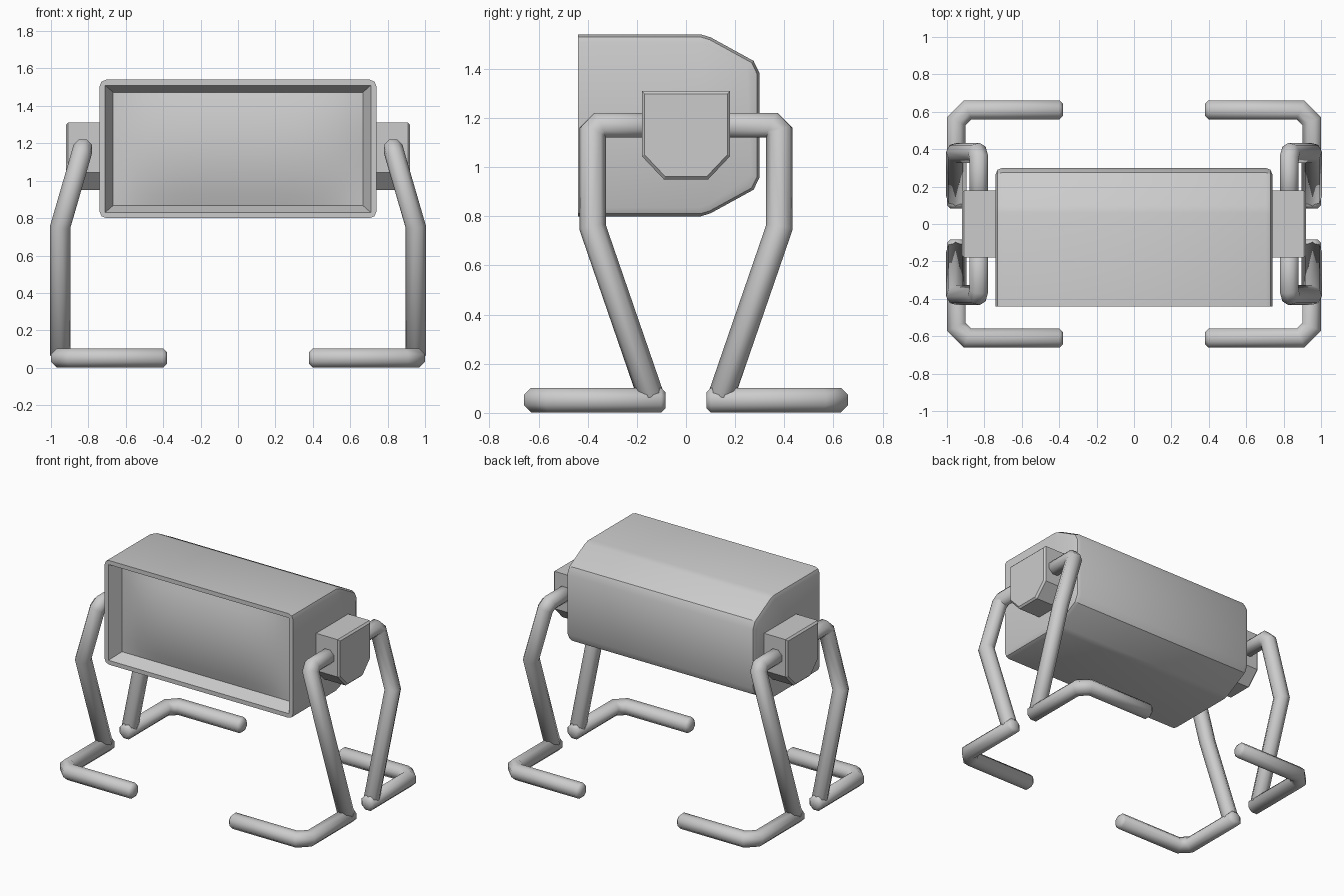
import bpy, bmesh, math
from mathutils import Vector

if "Cube" in bpy.data.objects:
    bpy.data.objects.remove(bpy.data.objects["Cube"])


def make_object(name, bm, smooth=35, mirror=()):
    bmesh.ops.recalc_face_normals(bm, faces=bm.faces)
    mesh = bpy.data.meshes.new(name)
    bm.to_mesh(mesh)
    bm.free()
    ob = bpy.data.objects.new(name, mesh)
    bpy.context.collection.objects.link(ob)
    if mirror:
        mod = ob.modifiers.new("Mirror", 'MIRROR')
        mod.use_axis = [a in mirror for a in "xyz"]
    bpy.ops.object.select_all(action='DESELECT')
    ob.select_set(True)
    bpy.context.view_layer.objects.active = ob
    bpy.ops.object.shade_smooth_by_angle(angle=math.radians(smooth))
    return ob


def prism(profile, x0, x1):
    """Extrude a (y, z) profile along x."""
    bm = bmesh.new()
    face = bm.faces.new([bm.verts.new((x0, y, z)) for y, z in profile])
    new = bmesh.ops.extrude_face_region(bm, geom=[face])["geom"]
    bmesh.ops.translate(bm, vec=(x1 - x0, 0, 0),
                        verts=[v for v in new if isinstance(v, bmesh.types.BMVert)])
    bmesh.ops.recalc_face_normals(bm, faces=bm.faces)
    return bm


def tube(name, path, r=0.05, sides=8, chamfer=0.018):
    """Mitred octagonal tube with chamfered ends; path starts along y."""
    pts = [Vector(p) for p in path]
    dirs = [(b - a).normalized() for a, b in zip(pts, pts[1:])]
    circ = r / math.cos(math.pi / sides)
    ring = []
    for i in range(sides):
        a = 2 * math.pi * (i + 0.5) / sides
        ring.append(pts[0] + dirs[0] * chamfer
                    + Vector((math.cos(a), 0, math.sin(a))) * circ)
    k = 1 - chamfer / r
    rings = [[pts[0] + (v - pts[0] - dirs[0] * chamfer) * k for v in ring], ring]
    for i in range(1, len(pts)):
        d, p = dirs[i - 1], pts[i]
        last = i == len(pts) - 1
        n = d if last else (d + dirs[i]).normalized()
        if last:
            p = p - d * chamfer
        ring = [v + d * ((p - v).dot(n) / d.dot(n)) for v in ring]
        rings.append(ring)
        if last:
            rings.append([pts[i] + (v - p) * k for v in ring])
    bm = bmesh.new()
    loops = [[bm.verts.new(v) for v in rg] for rg in rings]
    for a, b in zip(loops, loops[1:]):
        for i in range(sides):
            j = (i + 1) % sides
            bm.faces.new((a[i], a[j], b[j], b[i]))
    bm.faces.new(loops[0])
    bm.faces.new(loops[-1])
    return make_object(name, bm, 50, "xy")


# Casing: extruded side profile with rounded side edges
FRONT, MID = -0.44, 1.17
upper = [(FRONT, 0.37), (0.06, 0.37), (0.10, 0.358), (0.275, 0.262), (0.30, 0.21)]
profile = [(y, MID + z) for y, z in upper] + [(y, MID - z) for y, z in reversed(upper)]
bm = prism(profile, -0.74, 0.74)
rim = [e for e in bm.edges
       if abs(e.verts[0].co.x - e.verts[1].co.x) < 1e-4
       and not all(abs(v.co.y - FRONT) < 1e-4 for v in e.verts)]
bmesh.ops.bevel(bm, geom=rim, offset=0.035, segments=2, profile=0.5, affect='EDGES')

# Front frame and sloped recess around the screen
front = max((f for f in bm.faces if abs(f.calc_center_median().y - FRONT) < 1e-3),
            key=lambda f: f.calc_area())
bmesh.ops.inset_region(bm, faces=[front], thickness=0.03)
for v in front.verts:
    v.co = (math.copysign(0.71, v.co.x), FRONT, MID + math.copysign(0.34, v.co.z - MID))
bmesh.ops.remove_doubles(bm, verts=list(bm.verts), dist=0.0005)
front = max((f for f in bm.faces if abs(f.calc_center_median().y - FRONT) < 1e-3),
            key=lambda f: f.calc_area())
inner = bmesh.ops.extrude_discrete_faces(bm, faces=[front])["faces"][0]
for v in inner.verts:
    v.co = (math.copysign(0.667, v.co.x), FRONT + 0.09, MID + math.copysign(0.302, v.co.z - MID))
bmesh.ops.delete(bm, geom=[inner], context='FACES_ONLY')
make_object("casing", bm, 30)

# Screen: bulging grid set into the recess
bm = bmesh.new()
bmesh.ops.create_grid(bm, x_segments=20, y_segments=10, size=1)
for v in bm.verts:
    u, w = v.co.x, v.co.y
    v.co = (u * 0.667, FRONT + 0.09 - 0.05 * (1 - u ** 4) * (1 - w ** 2), MID + w * 0.302)
screen = make_object("screen", bm, 40)
if screen.data.polygons[0].normal.y > 0:
    screen.data.flip_normals()

# Side hubs carrying the legs
hub = [(-0.18, 1.31), (0.18, 1.31), (0.18, 1.045), (0.09, 0.95), (-0.09, 0.95), (-0.18, 1.045)]
bm = prism(hub, 0.70, 0.92)
bmesh.ops.bevel(bm, geom=[e for e in bm.edges if all(v.co.x > 0.9 for v in e.verts)],
                offset=0.012, segments=1, affect='EDGES')
make_object("leg_hub", bm, 20, "x")

# Four bent legs and their hooked feet
tube("leg", [(0.83, -0.14, 1.17), (0.83, -0.35, 1.17), (0.838, -0.38, 1.14),
             (0.95, -0.38, 0.755), (0.95, -0.137, 0.05)])
tube("foot", [(0.95, -0.083, 0.052), (0.95, -0.55, 0.052), (0.89, -0.61, 0.052),
              (0.38, -0.61, 0.052)], r=0.05)
